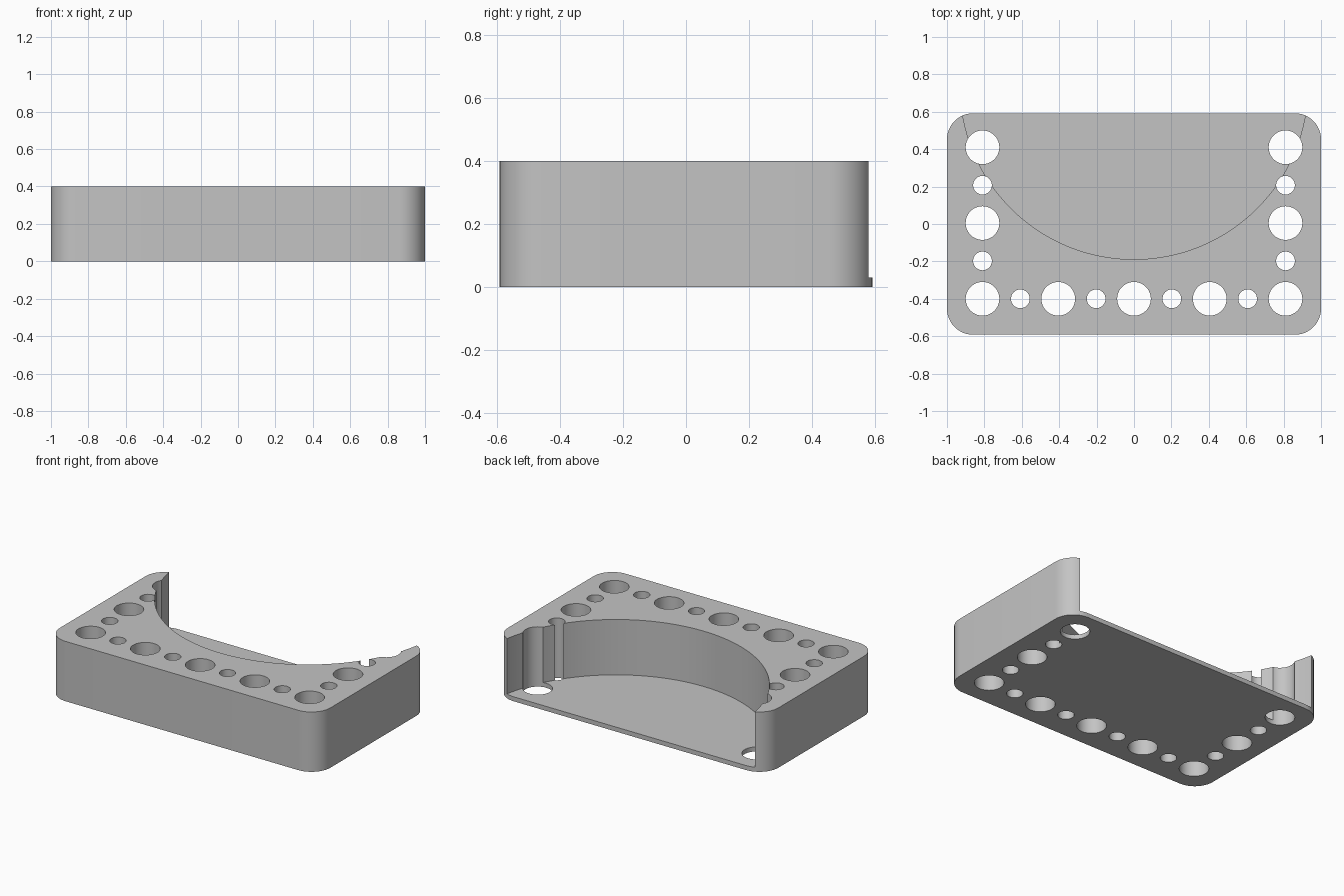
import bpy, bmesh, math
from mathutils import Matrix

cube = bpy.data.objects.get("Cube")
if cube:
    bpy.data.objects.remove(cube, do_unlink=True)

WIDTH, DEPTH, HEIGHT, FLOOR = 2.0, 1.184, 0.4, 0.03
CORNER = 0.14
PITCH, SIDE_X, FRONT_Y = 0.405, 0.81, -0.4

grey = bpy.data.materials.new("plain_grey")
grey.use_nodes = True
grey.diffuse_color = (0.55, 0.55, 0.55, 1)
grey.node_tree.nodes["Principled BSDF"].inputs["Base Color"].default_value = grey.diffuse_color


def finish(bm, name):
    bmesh.ops.recalc_face_normals(bm, faces=bm.faces)
    mesh = bpy.data.meshes.new(name)
    bm.to_mesh(mesh)
    bm.free()
    mesh.materials.append(grey)
    obj = bpy.data.objects.new(name, mesh)
    bpy.context.collection.objects.link(obj)
    return obj


def add_cylinder(bm, x, y, radius, bottom, top, sides):
    bmesh.ops.create_cone(bm, cap_ends=True, segments=sides,
                          radius1=radius, radius2=radius, depth=top - bottom,
                          matrix=Matrix.Translation((x, y, (bottom + top) / 2)))


# Block with rounded upright corners
bm = bmesh.new()
bmesh.ops.create_cube(bm, size=1, matrix=Matrix.Translation((0, 0, HEIGHT / 2))
                      @ Matrix.Diagonal((WIDTH, DEPTH, HEIGHT, 1)))
upright = [e for e in bm.edges
           if abs(e.verts[0].co.z - e.verts[1].co.z) > HEIGHT / 2]
bmesh.ops.bevel(bm, geom=upright, offset=CORNER, segments=12, profile=0.5,
                affect='EDGES')
block = finish(bm, "holder_block")

# Round pocket open at the back, leaving a thin floor
bm = bmesh.new()
add_cylinder(bm, 0, 0.741, 0.93, FLOOR, HEIGHT + 0.2, 128)
pocket = finish(bm, "pocket_cutter")

# Through holes, alternating large and small along the front and both sides
bm = bmesh.new()
spots = [(SIDE_X * i / 4, FRONT_Y, i) for i in range(-4, 5)]
spots += [(side * SIDE_X, FRONT_Y + PITCH * j / 2, j)
          for side in (-1, 1) for j in range(1, 5)]
for x, y, step in spots:
    add_cylinder(bm, x, y, 0.05 if step % 2 else 0.09, -0.1, HEIGHT + 0.1, 48)
holes = finish(bm, "hole_cutter")

# Cut the block, then remove the cutters
bpy.ops.object.select_all(action='DESELECT')
bpy.context.view_layer.objects.active = block
block.select_set(True)
for cutter in (pocket, holes):
    cutter.hide_render = True
    mod = block.modifiers.new(cutter.name, 'BOOLEAN')
    mod.operation = 'DIFFERENCE'
    mod.solver = 'EXACT'
    mod.object = cutter
    bpy.ops.object.modifier_apply(modifier=mod.name)
    bpy.data.objects.remove(cutter, do_unlink=True)
bpy.ops.object.shade_smooth_by_angle(angle=math.radians(30))
